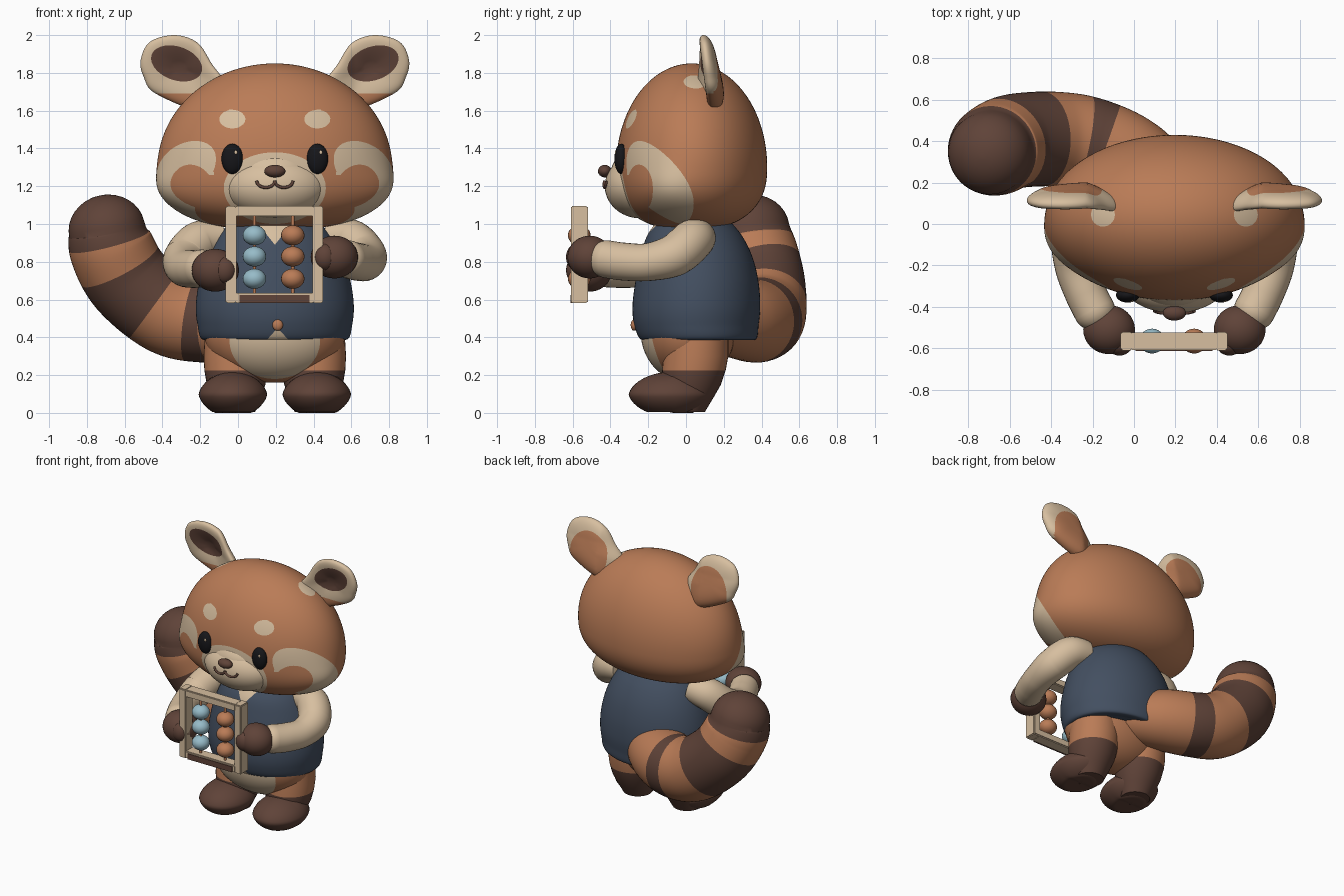
import bpy, bmesh, math
from mathutils import Vector

if "Cube" in bpy.data.objects:
    bpy.data.objects.remove(bpy.data.objects["Cube"])

CX = 0.195  # symmetry axis of the body


def mat(name, c):
    m = bpy.data.materials.new(name)
    m.diffuse_color = (*c, 1)
    m.use_nodes = True
    m.node_tree.nodes["Principled BSDF"].inputs["Base Color"].default_value = m.diffuse_color
    return m


ORANGE = mat("rust_fur", (0.49, 0.20, 0.094))
CREAM = mat("cream", (0.68, 0.52, 0.35))
BROWN = mat("dark_brown", (0.115, 0.056, 0.040))
NAVY = mat("navy_cloth", (0.056, 0.078, 0.118))
BLUE = mat("light_blue", (0.31, 0.50, 0.58))
BLACK = mat("black", (0.008, 0.008, 0.010))


def finish(name, bm, mats, fields=(), angle=50):
    """Cut clean colour borders where each field is zero, then colour its positive side."""
    bmesh.ops.recalc_face_normals(bm, faces=bm.faces)
    for fn, _ in fields:
        val = {v: fn(v.co) for v in bm.verts}
        new = []
        for e in bm.edges[:]:
            a, b = e.verts
            if (val[a] > 0) != (val[b] > 0):
                t = min(max(val[a] / (val[a] - val[b]), 0.03), 0.97)
                new.append(bmesh.utils.edge_split(e, a, t)[1])
        if new:
            bmesh.ops.connect_verts(bm, verts=new)
    for f in bm.faces:
        for fn, i in fields:
            if fn(f.calc_center_median()) > 0:
                f.material_index = i
    me = bpy.data.meshes.new(name)
    bm.to_mesh(me)
    bm.free()
    for m in mats:
        me.materials.append(m)
    ob = bpy.data.objects.new(name, me)
    bpy.context.collection.objects.link(ob)
    bpy.ops.object.select_all(action='DESELECT')
    ob.select_set(True)
    bpy.context.view_layer.objects.active = ob
    bpy.ops.object.shade_smooth_by_angle(angle=math.radians(angle))
    return ob


def oval(a, b, a0, b0, ra, rb):
    return 1 - ((a - a0) / ra) ** 2 - ((b - b0) / rb) ** 2


def blob(name, c, r, mats, fields=(), shape=None, seg=32):
    """Ellipsoid with optional reshaping of the unit sphere."""
    bm = bmesh.new()
    bmesh.ops.create_uvsphere(bm, u_segments=seg, v_segments=seg * 3 // 4, radius=1)
    for v in bm.verts:
        p = shape(v.co.copy()) if shape else v.co
        v.co = Vector(c) + Vector((p.x * r[0], p.y * r[1], p.z * r[2]))
    return finish(name, bm, mats, fields)


def box(name, c, s, m, bevel=0.006):
    bm = bmesh.new()
    bmesh.ops.create_cube(bm, size=1)
    for v in bm.verts:
        v.co = Vector(c) + Vector([a * b for a, b in zip(v.co, s)])
    if bevel:
        bmesh.ops.bevel(bm, geom=bm.edges[:], offset=bevel, segments=2, affect='EDGES')
    return finish(name, bm, [m])


def spline(pts, t, closed=False):
    """Smooth interpolation through a list of points of any size."""
    n, i = len(pts), int(t)
    f = t - i
    g = (lambda k: pts[k % n]) if closed else (lambda k: pts[min(max(k, 0), n - 1)])
    return [0.5 * (2 * b + (c - a) * f + (2 * a - 5 * b + 4 * c - d) * f * f
                   + (3 * b - a - 3 * c + d) * f ** 3)
            for a, b, c, d in zip(g(i - 1), g(i), g(i + 1), g(i + 2))]


def oval_ring(x, y, z, rx, ry, n):
    return [(x + rx * math.cos(k * math.tau / n), y + ry * math.sin(k * math.tau / n), z) for k in range(n)]


def loft(rings):
    """Skin a list of vertex rings and cap both ends."""
    bm = bmesh.new()
    vs = [[bm.verts.new(p) for p in ring] for ring in rings]
    n = len(rings[0])
    faces = [[bm.faces.new((a[k], a[(k + 1) % n], b[(k + 1) % n], b[k])) for k in range(n)]
             for a, b in zip(vs, vs[1:])]
    return bm, faces, [bm.faces.new(vs[0]), bm.faces.new(vs[-1])]


def sweep(name, pts, mats, stripe=None, steps=12, n=32):
    """Round tube along (x, y, z, radius) points with a domed far end."""
    path = [spline(pts, i / steps) for i in range((len(pts) - 1) * steps + 1)]
    d = (Vector(path[-1][:3]) - Vector(path[-2][:3])).normalized()
    end, r = Vector(path[-1][:3]), path[-1][3]
    for k in range(1, 9):
        a = k / 8.3 * math.pi / 2
        path.append([*(end + d * r * 0.9 * math.sin(a)), r * math.cos(a)])
    rings = []
    for i, p in enumerate(path):
        d = (Vector(path[min(i + 1, len(path) - 1)][:3]) - Vector(path[max(i - 1, 0)][:3])).normalized()
        s = d.cross(Vector((0.3, -1, 0.5)) if abs(d.y) < 0.8 else Vector((0, 0, 1))).normalized()
        u = s.cross(d)
        rings.append([Vector(p[:3]) + (s * math.cos(k * math.tau / n) + u * math.sin(k * math.tau / n)) * p[3]
                      for k in range(n)])
    bm, faces, ends = loft(rings)
    if stripe:
        for i, ring in enumerate(faces):
            for f in ring:
                f.material_index = stripe((i + 0.5) / steps)
        ends[1].material_index = stripe(99)
    return finish(name, bm, mats)


# ---- head, with brow, cheek, muzzle and ear-base markings ----
def head_shape(p):
    h = math.hypot(p.x, p.y)
    if p.z < 0 and h > 1e-6:
        k = h ** 0.77 / h
        p = Vector((p.x * k, p.y * k, -0.6 * abs(p.z) ** 0.77))
        if p.y > 0:
            p.y *= 1 - 0.2 * p.z ** 2
    cheek = math.exp(-((p.z + 0.25) / 0.25) ** 2 - ((p.y + 0.45) / 0.4) ** 2)
    p.x *= 1 + 0.07 * cheek
    return p


def cheek_field(p):
    a = math.degrees(math.atan2(abs(p.x - CX) / 0.62, (0.03 - p.y) / 0.40))
    patch = oval(a + (p.z - 1.22) * 75, p.z, 61, 1.22, 26, 0.22)
    return min(patch, -oval(a, p.z, 46, 1.2, 14, 0.115))


HEAD = [(cheek_field, 1),
        (lambda p: min(-9 * p.y, oval(abs(p.x - CX), p.z, 0.225, 1.555, 0.07, 0.05)), 1),
        (lambda p: min(-9 * (p.y + 0.1), oval(p.x, p.z, CX, 1.19, 0.27, 0.19)), 1),
        (lambda p: oval(abs(p.x - CX), p.y, 0.345, 0.045, 0.058, 0.058) if p.z > 1.5 else -1, 1)]
blob("head", (CX, 0.03, 1.3), (0.62, 0.40, 0.55), [ORANGE, CREAM], HEAD, head_shape, 128)

# ---- face ----
MC, MR = (CX, -0.24, 1.20), (0.275, 0.19, 0.17)
blob("muzzle", MC, MR, [CREAM], seg=48)
blob("muzzle_bridge", (CX, -0.255, 1.26), (0.21, 0.145, 0.14), [CREAM])
blob("nose", (CX, -0.43, 1.28), (0.056, 0.036, 0.033), [BROWN])
mouth = bpy.data.curves.new("mouth", 'CURVE')
mouth.dimensions, mouth.bevel_depth, mouth.bevel_resolution = '3D', 0.008, 2
for s in (-1, 1):
    sp = mouth.splines.new('POLY')
    sp.points.add(12)
    for i, q in enumerate(sp.points):
        a = math.pi * i / 12
        x, z = s * (0.048 - 0.048 * math.cos(a)), 1.228 - 0.035 * math.sin(a)
        y = MC[1] - MR[1] * math.sqrt(1 - (x / MR[0]) ** 2 - ((z - MC[2]) / MR[2]) ** 2)
        q.co = (CX + x, y - 0.004, z, 1)
mouth.materials.append(BROWN)
bpy.context.collection.objects.link(bpy.data.objects.new("mouth", mouth))
for s, side in ((-1, "left"), (1, "right")):
    blob("eye_" + side, (CX + s * 0.225, -0.343, 1.345), (0.057, 0.036, 0.08), [BLACK])
    blob("eye_glint_" + side, (CX + s * 0.225 + 0.018, -0.372, 1.378), (0.009, 0.005, 0.011), [CREAM], seg=12)

# ---- ears: dished outline, cream rim, dark inside, rust back and base ----
EAR = [(0.71, 1.87), (0.66, 1.965), (0.53, 2.0), (0.41, 1.96), (0.335, 1.85),
       (0.26, 1.72), (0.38, 1.60), (0.63, 1.69), (0.695, 1.78)]


def ear_mid(u, z):
    return 0.113 - 0.3 * max(0, 0.42 - u) + 0.13 * (1.85 - z)


def ear_side(p):
    return 30 * (p.y - ear_mid(abs(p.x - CX), p.z) - 0.013)


EAR_FIELDS = [
    (lambda p: min(ear_side(p), oval(abs(p.x - CX), p.z, 0.5, 1.76, 0.15, 0.17)), 1),
    (lambda p: min(-ear_side(p),
                   oval(abs(p.x - CX), p.z - (abs(p.x - CX) - 0.52) * 0.2, 0.52, 1.85, 0.135, 0.092)), 2),
    (lambda p: 1.69 - p.z, 1)]
for s, side in ((-1, "left"), (1, "right")):
    rings = []
    for j in range(1, 40):
        a = math.pi * (j / 40 - 0.5)
        r, h = math.cos(a) ** 0.75, math.sin(a)
        ring = []
        for k in range(72):
            u, z = spline(EAR, k / 8, True)
            u, z = 0.50 + (u - 0.50) * r, 1.82 + (z - 1.82) * r
            y = 0.06 * h + 0.065 * (1 - r) if h < 0 else h * (0.055 + 0.12 * max(0, 1.87 - z))
            ring.append((CX + s * u, ear_mid(u, z) + y, z))
        rings.append(ring)
    finish("ear_" + side, loft(rings)[0], [CREAM, ORANGE, BROWN], EAR_FIELDS)

# ---- lower body with cream belly ----
blob("lower_body", (CX, 0.01, 0.43), (0.375, 0.25, 0.27), [ORANGE, CREAM],
     [(lambda p: min(-9 * p.y, oval(p.x, p.z, CX, 0.38, 0.24, 0.20)), 1)], seg=64)

# ---- vest: elliptical sections (z, half width, half depth, y centre) ----
VEST = [(0.40, 0.30, 0.24, 0.065), (0.39, 0.385, 0.305, 0.065), (0.47, 0.41, 0.33, 0.055),
        (0.57, 0.418, 0.338, 0.055), (0.70, 0.40, 0.325, 0.058), (0.83, 0.36, 0.295, 0.055),
        (0.94, 0.30, 0.25, 0.045), (1.03, 0.21, 0.18, 0.04)]
rings = []
for i in range(7 * 8 + 1):
    z, rx, ry, y = spline(VEST, i / 8)
    rings.append(oval_ring(CX, y, z, rx, ry, 96))
# shirt showing at the neck, belly showing at the hem notch
finish("vest", loft(rings)[0], [NAVY, CREAM], [
    (lambda p: min(-p.y, (p.z - 0.89) * 0.8 - abs(p.x - CX)), 1),
    (lambda p: min(-p.y, (0.45 - p.z) * 0.9 - abs(p.x - CX - 0.015)), 1)])
blob("vest_button", (CX + 0.015, -0.275, 0.465), (0.028, 0.018, 0.03), [ORANGE], seg=20)


# ---- legs and feet ----
def foot_shape(p):
    p.z = max(p.z, -0.80) * (1.0 if p.y < 0.1 else 1.05)
    k = 1 + 0.12 * (1 - abs(p.z))
    return Vector((p.x * k, p.y * k, p.z))


LEG = [(0.005, 0.10, 0.0), (0.08, 0.13, 0.015), (0.15, 0.155, 0.03), (0.225, 0.168, 0.042),
       (0.3, 0.172, 0.052), (0.42, 0.165, 0.06)]
for s, side in ((-1, "left"), (1, "right")):
    rings = [oval_ring(CX + s * 0.205, y, z, r, r, 40) for z, r, y in LEG]
    finish("leg_" + side, loft(rings)[0], [ORANGE, BROWN], [(lambda p: 0.226 - p.z, 1)])
    blob("foot_" + side, (CX + s * 0.222, -0.085, 0.098), (0.162, 0.195, 0.118), [BROWN], shape=foot_shape, seg=40)

# ---- arms and paws; one paw is held a little higher ----
ARM = [(0.28, 0.07, 0.93, 0.09), (0.40, 0.035, 0.91, 0.112), (0.478, -0.06, 0.83, 0.112),
       (0.478, -0.20, 0.79, 0.10), (0.43, -0.33, 0.79, 0.10), (0.385, -0.42, 0.80, 0.10)]
for s, side, z in ((-1, "left", 0.755), (1, "right", 0.825)):
    dz = (z - 0.805) * 0.7
    sweep("sleeve_" + side, [(CX + s * u, y, h + dz * i / 5, r) for i, (u, y, h, r) in enumerate(ARM)], [CREAM])
    blob("paw_" + side, (CX + s * 0.315, -0.51, z), (0.125, 0.118, 0.113), [BROWN])
    blob("thumb_" + side, (CX + s * 0.265, -0.58, z), (0.062, 0.055, 0.07), [BROWN], seg=24)

# ---- striped tail ----
TAIL = [(0.20, 0.15, 0.50, 0.17), (0.0, 0.30, 0.49, 0.21), (-0.20, 0.385, 0.49, 0.222),
        (-0.38, 0.41, 0.54, 0.228), (-0.575, 0.40, 0.70, 0.228), (-0.67, 0.36, 0.87, 0.224),
        (-0.695, 0.345, 0.972, 0.203)]
sweep("tail", TAIL, [ORANGE, BROWN],
      lambda t: 1 if 1.7 < t < 2.25 or 3.3 < t < 4.45 or t > 5.3 else 0, steps=20, n=48)

# ---- counting frame ----
FX, FY = 0.193, -0.565
for s, side in ((-1, "left"), (1, "right")):
    box("frame_post_" + side, (FX + s * 0.23, FY, 0.838), (0.056, 0.09, 0.515), CREAM)
box("frame_top", (FX, FY, 1.068), (0.42, 0.085, 0.052), CREAM)
box("frame_bottom", (FX, FY, 0.608), (0.42, 0.085, 0.052), CREAM)
box("frame_bottom_inlay", (FX, FY - 0.043, 0.602), (0.37, 0.008, 0.042), BROWN, 0)
for x, m, col in ((0.087, BLUE, "blue"), (0.29, ORANGE, "rust")):
    sweep("rod_" + col, [(x, FY, 0.62, 0.009), (x, FY, 1.05, 0.009)], [ORANGE], steps=2, n=12)
    for i, z in enumerate((0.71, 0.828, 0.94)):
        blob(f"bead_{col}_{i + 1}", (x, FY, z), (0.062, 0.06, 0.053), [m], seg=24)
